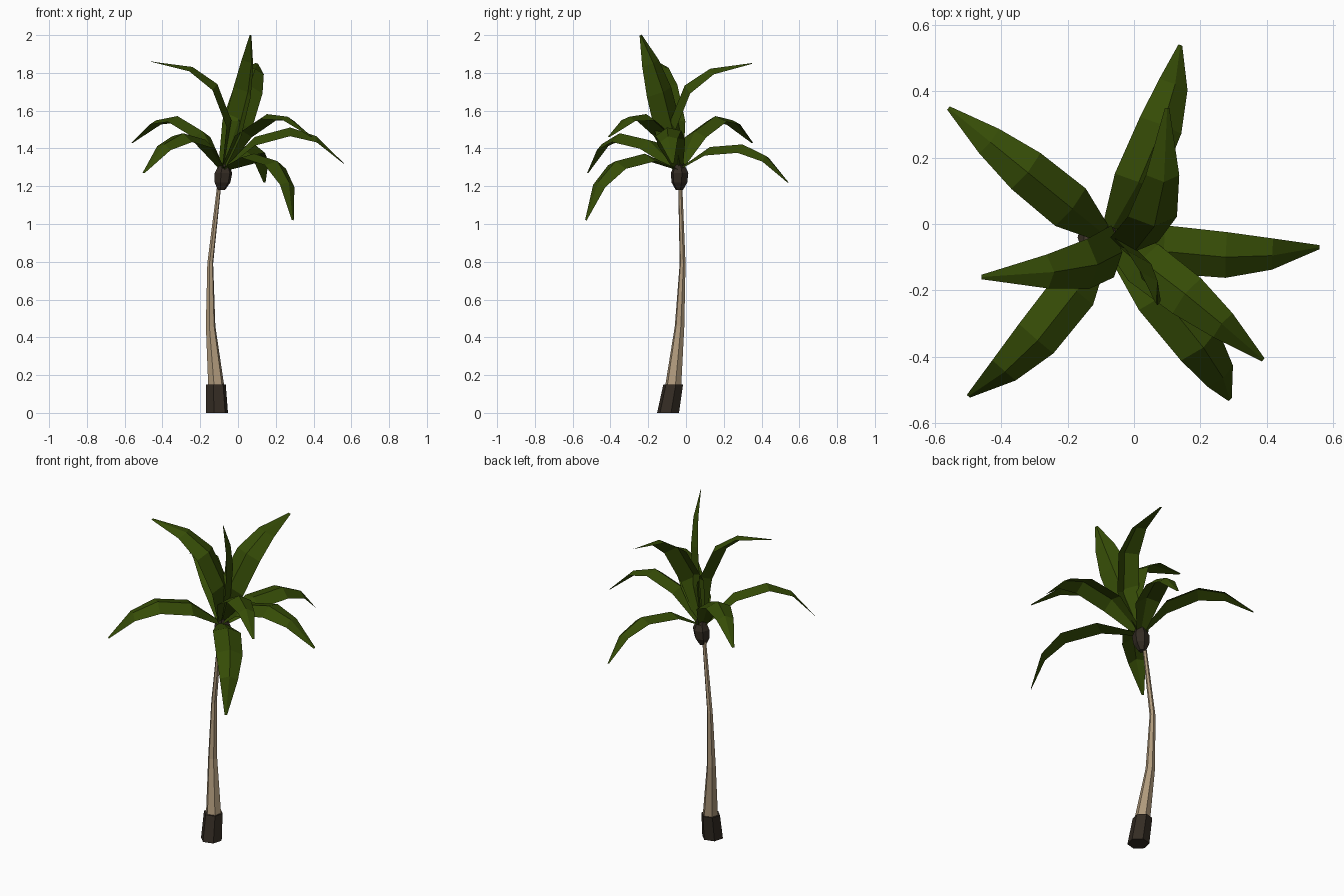
import bpy
from math import cos, sin, tau, radians
from mathutils import Vector, Matrix

cube = bpy.data.objects.get("Cube")
if cube:
    bpy.data.objects.remove(cube, do_unlink=True)


def material(name, colour):
    mat = bpy.data.materials.new(name)
    mat.use_nodes = True
    mat.diffuse_color = (*colour, 1)
    mat.node_tree.nodes["Principled BSDF"].inputs["Base Color"].default_value = (*colour, 1)
    return mat


leaf_green = material("leaf green", (0.036, 0.072, 0.002))
bark_tan = material("bark tan", (0.43, 0.32, 0.2))
dark_brown = material("dark brown", (0.034, 0.025, 0.017))


def add_mesh(name, verts, faces, mat):
    mesh = bpy.data.meshes.new(name)
    mesh.from_pydata(verts, [], faces)
    mesh.materials.append(mat)
    mesh.update()
    obj = bpy.data.objects.new(name, mesh)
    bpy.context.collection.objects.link(obj)
    return obj


def tube(name, rings, mat, sides=6):
    """Capped flat-sided tube through rings of (x, y, z, radius)."""
    verts, faces = [], []
    for x, y, z, radius in rings:
        for k in range(sides):
            a = tau * (k + 0.25) / sides
            verts.append((x + radius * cos(a), y + radius * sin(a), z))
    for i in range(len(rings) - 1):
        for k in range(sides):
            a, b = i * sides + k, i * sides + (k + 1) % sides
            faces.append((a, b, b + sides, a + sides))
    last = (len(rings) - 1) * sides
    faces.append(tuple(reversed(range(sides))))
    faces.append(tuple(range(last, last + sides)))
    return add_mesh(name, verts, faces, mat)


# Trunk: dark root sleeve, leaning tapered stem, bulb under the crown
tube("root_sleeve", [(-0.111, -0.095, 0, 0.06), (-0.117, -0.068, 0.15, 0.054)], dark_brown)
tube("trunk", [(-0.115, -0.068, 0.14, 0.044), (-0.145, -0.034, 0.46, 0.026),
               (-0.147, -0.018, 0.79, 0.016), (-0.098, -0.031, 1.22, 0.011)], bark_tan)
tube("crown_bulb", [(-0.088, -0.035, 1.18, 0.02), (-0.082, -0.035, 1.22, 0.043),
                    (-0.077, -0.034, 1.27, 0.048), (-0.075, -0.035, 1.32, 0.025)], dark_brown)

# Frond template: distance along chord, arch height, half width, edge droop
STATIONS = [(0, 0, 0.035, 0.01), (0.28, 0.26, 0.115, 0.05), (0.575, 0.325, 0.11, 0.05),
            (0.79, 0.24, 0.075, 0.035), (1, 0, 0.01, 0)]
CROWN = Vector((-0.08, -0.04, 1.29))


def frond(name, tip, arch=1, roll=0):
    """Arched leaf from the crown to its tip; positive roll leans it to its own left."""
    chord = Vector(tip) - CROWN
    length = chord.length
    along = chord.normalized()
    side = Vector((-along.y, along.x, 0)).normalized()
    side = Matrix.Rotation(radians(-roll), 3, along) @ side
    up = along.cross(side)
    verts, faces = [], []
    for u, h, w, drop in STATIONS:
        ridge = CROWN + (along * u + up * h * arch) * length
        for sign in (-1, 0, 1):
            verts.append(ridge + (side * w * sign - up * drop * abs(sign)) * length)
    for i in range(len(STATIONS) - 1):
        for k in (0, 1):
            a = i * 3 + k
            faces.append((a, a + 3, a + 4, a + 1))
    return add_mesh(name, verts, faces, leaf_green)


# Crown of fronds, given by tip position
frond("frond_back_right", (-0.56, 0.35, 1.43))
frond("frond_back_low", (0.14, 0.54, 1.22), arch=0.87, roll=-12)
frond("frond_back_high", (0.1, 0.35, 1.85), roll=-30)
frond("frond_left", (0.56, -0.07, 1.32), roll=-12)
frond("frond_front_left_high", (0.39, -0.41, 1.46), roll=3)
frond("frond_front_left_low", (0.29, -0.53, 1.02), roll=8)
frond("frond_front_right", (-0.5, -0.52, 1.27), roll=13)
frond("frond_right_high", (-0.46, -0.16, 1.86), roll=18)
frond("frond_upright", (0.067, -0.24, 2), arch=0.24, roll=91)
